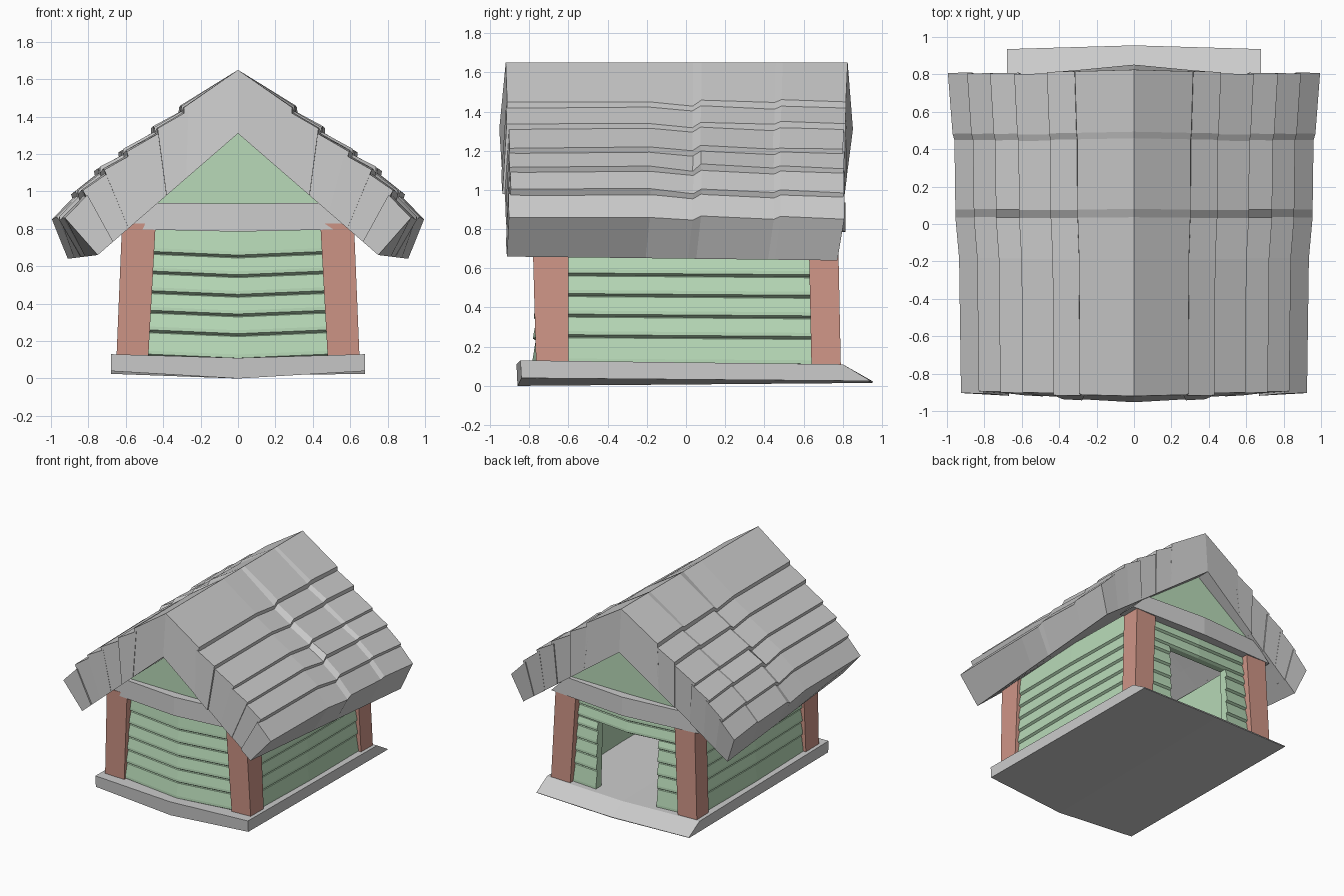
import bpy, bmesh, random

if "Cube" in bpy.data.objects:
    bpy.data.objects.remove(bpy.data.objects["Cube"])

random.seed(4)


def material(name, rgb):
    m = bpy.data.materials.new(name)
    m.diffuse_color = (*rgb, 1)
    m.use_nodes = True
    m.node_tree.nodes["Principled BSDF"].inputs["Base Color"].default_value = m.diffuse_color
    return m


GREEN = material("green_paint", (0.48, 0.70, 0.48))
PINK = material("pink_paint", (0.62, 0.30, 0.24))


def loft(name, sections, mat=None, mirror=False):
    """Skin a row of closed sections (equal point counts) and cap the ends."""
    bm = bmesh.new()
    rings = [[bm.verts.new(p) for p in s] for s in sections]
    n = len(rings[0])
    for a, b in zip(rings, rings[1:]):
        for i in range(n):
            j = (i + 1) % n
            bm.faces.new((a[i], a[j], b[j], b[i]))
    bm.faces.new(rings[0])
    bm.faces.new(rings[-1])
    bmesh.ops.recalc_face_normals(bm, faces=bm.faces)
    me = bpy.data.meshes.new(name)
    bm.to_mesh(me)
    bm.free()
    ob = bpy.data.objects.new(name, me)
    bpy.context.collection.objects.link(ob)
    if mat:
        me.materials.append(mat)
    if mirror:
        ob.modifiers.new("mirror", 'MIRROR')
    return ob


def lerp(a, b, t):
    return a + (b - a) * t


# Floor slab: bowed and lowest in the middle, with a ramp at the back
side = [(-0.84, 0.04), (-0.845, 0.13), (0.80, 0.11), (0.935, 0.03), (0.93, 0.025)]
mid = [(-0.86, 0.0), (-0.865, 0.11), (0.81, 0.095), (0.955, 0.022), (0.95, 0.015)]
loft("floor_slab", [[(x, y, z) for y, z in s]
                    for x, s in ((-0.68, side), (0, mid), (0.68, side))])

# Corner posts: tapered and leaning inwards
for name, sgn, bot, top in (("front_posts", -1, (0.60, 0.765), (0.60, 0.785)),
                            ("back_posts", 1, (0.64, 0.79), (0.625, 0.775))):
    loft(name, [[(x0, sgn * y[0], z), (x1, sgn * y[0], z), (x1, sgn * y[1], z), (x0, sgn * y[1], z)]
                for x0, x1, y, z in ((0.48, 0.65, bot, 0.105), (0.44, 0.62, top, 0.83))],
         PINK, mirror=True)


# Lapped plank walls
def plank_wall(name, path, normal, z_edges, mirror=False):
    """path: (x, y, dz) stations; profile is a stack of planks with bevelled lips."""
    prof = []
    for z0, z1 in zip(z_edges, z_edges[1:]):
        prof += [(0.0, z0), (0.02, z0 + 0.012), (0.02, z0 + 0.03), (0.008, z1 - 0.004)]
    prof += [(-0.05, z_edges[-1]), (-0.05, z_edges[0])]
    secs = []
    for x, y, dz in path:
        s = []
        for d, z in prof:
            d -= 0.025 * (z - 0.12) / 0.7
            s.append((x + normal[0] * d, y + normal[1] * d, z + dz))
        secs.append(s)
    loft(name, secs, GREEN, mirror)


Z = [0.12, 0.25, 0.355, 0.46, 0.565, 0.67, 0.85]
plank_wall("front_wall", [(-0.52, -0.73, 0), (0, -0.765, -0.022), (0.52, -0.73, 0)], (0, -1), Z)
plank_wall("side_walls", [(0.605, -0.68, 0), (0.615, 0, -0.005), (0.605, 0.70, -0.01)], (1, 0),
           [0.11] + Z[1:], mirror=True)
plank_wall("back_wall_beside_door", [(0.27, 0.742, -0.011), (0.52, 0.73, -0.005)], (0, 1),
           [0.10] + Z[1:5] + [0.64], mirror=True)
plank_wall("back_wall_over_door", [(-0.52, 0.73, 0), (0, 0.755, -0.018), (0.52, 0.73, 0)], (0, 1),
           [0.635, 0.73, 0.85])

# Tie beams and gable panels at both ends
for end, s in (("front", -1), ("back", 1)):
    secs = []
    for xb, xt, yo, zb, zt in ((-0.66, -0.52, 0.775, 0.80, 0.94), (0, 0, 0.815, 0.785, 0.935),
                               (0.66, 0.52, 0.775, 0.80, 0.94)):
        secs.append([(xb, s * 0.62, zb), (xb, s * yo, zb), (xt, s * yo, zt), (xt, s * 0.62, zt)])
    loft(end + "_beam", secs)
    loft(end + "_gable", [[(-0.58, s * y, 0.88), (0.58, s * y, 0.88), (0, s * y, 1.37)]
                          for y in (0.69, 0.745)], GREEN)

# Roof: overlapping shingle rows, lofted front to back and mirrored
lower = [(0, 1.65), (0.29, 1.45), (0.43, 1.34), (0.595, 1.215), (0.715, 1.12), (0.83, 1.0), (0.925, 0.865)]
split = [0, 0.37, 0.51, 0.65, 0.78, 0.89, 1]
# (station, lift, outward shift)
stations = [(0, 0, 0), (0.42, 0.006, 0.01), (0.548, -0.014, 0.03), (0.573, 0.012, 0.03),
            (0.79, -0.006, 0.035), (0.81, 0.010, 0.045), (1, 0, 0.07)]
for i in range(6):
    t0, t1 = split[i], split[i + 1]
    jf, jb = random.uniform(-0.01, 0.01), random.uniform(-0.012, 0.012)
    if i == 0:
        jf = jb = 0
    wob = [random.uniform(-0.007, 0.007) for _ in stations]
    secs = []
    for k, (u, lift, out) in enumerate(stations):
        w = wob[k]
        (xa, za), (xb, zb) = lower[i], lower[i + 1]
        if i:  # tuck the upper edge under the row above
            xa, za = xa - 0.025, za - 0.018
        ex = 0.16 * u   # inner eave spreads towards the back
        lift_a = lift if i else 0
        pts = []
        for x, z, t, inner in ((xa + out * t0, za + lift_a, t0, 0),
                               (xb + out * t1, zb + lift + w - 0.012 * u * t1, t1, 0),
                               (lerp(0, 0.75 + ex, t1), lerp(1.31, 0.66 - 0.02 * u, t1), t1, 1),
                               (lerp(0, 0.75 + ex, t0), lerp(1.31, 0.66 - 0.02 * u, t0), t0, 1)):
            if inner:
                yf, yb = lerp(-0.953, -0.91, t), lerp(0.852, 0.765, t)
            else:
                yf, yb = lerp(-0.92, -0.90, t), lerp(0.825, 0.80, t)
            pts.append((x, lerp(yf + jf * (t > 0), yb + jb * (t > 0), u), z))
        secs.append(pts)
    loft("roof_shingle_row_%d" % (i + 1), secs, mirror=True)
